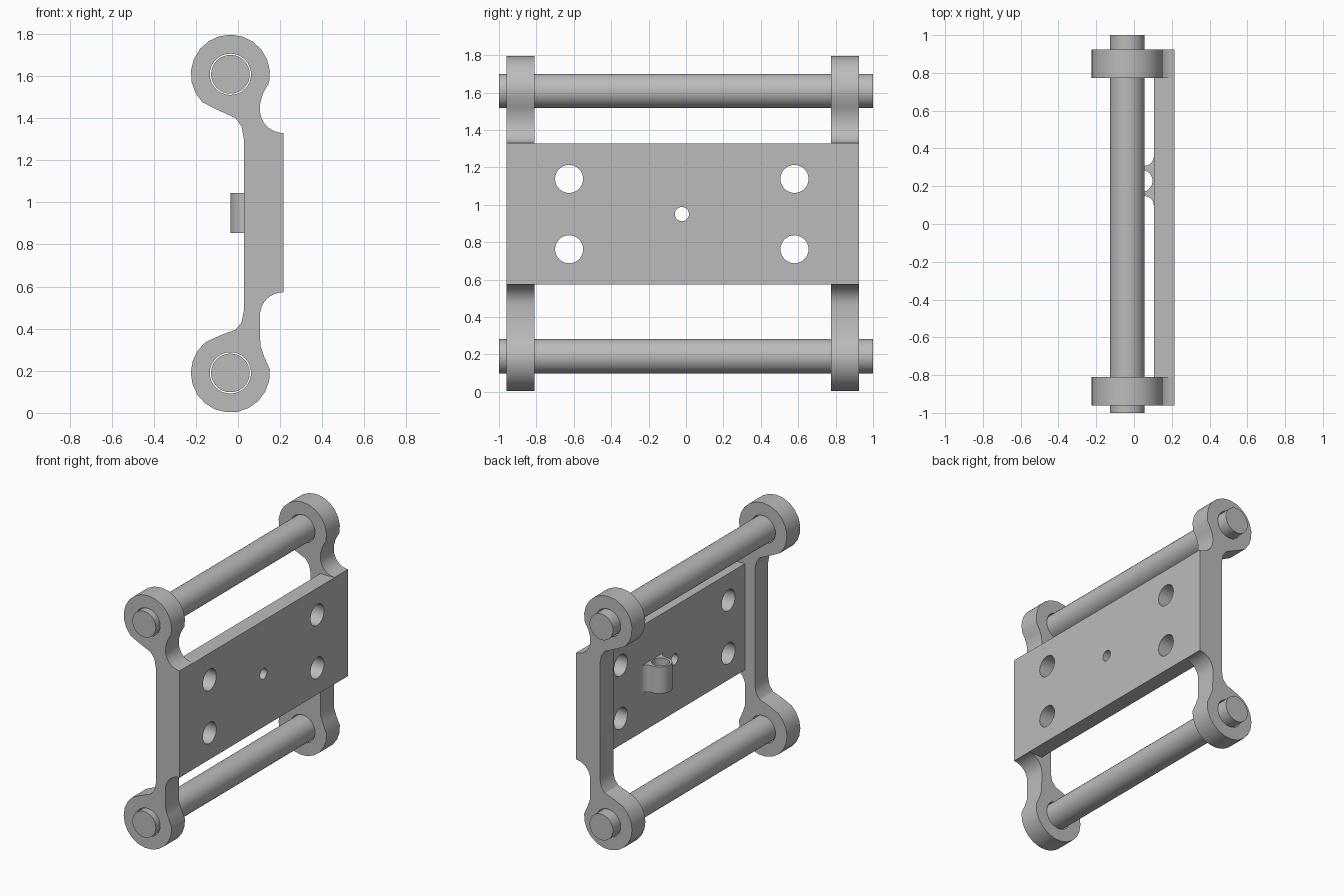
import bpy
import bmesh
from math import cos, sin, radians, pi
from mathutils import Matrix

cube = bpy.data.objects.get("Cube")
if cube:
    bpy.data.objects.remove(cube)

GREY = (0.5, 0.5, 0.5, 1)
steel = bpy.data.materials.new("grey metal")
steel.use_nodes = True
steel.diffuse_color = GREY
steel.node_tree.nodes["Principled BSDF"].inputs["Base Color"].default_value = GREY

PIN_X, LOW_Z, HIGH_Z = -0.036, 0.19, 1.608

# Local axes for slabs lying in the side-profile, plate and floor planes
PROFILE = Matrix(((1, 0, 0), (0, 0, -1), (0, 1, 0))).to_4x4()
UPRIGHT = Matrix(((0, 0, 1), (1, 0, 0), (0, 1, 0))).to_4x4()
FLAT = Matrix.Identity(4)


def arc(x, y, r, start=0, end=360, steps=32):
    """Points along an arc; a full circle drops its repeated last point."""
    count = steps if end - start == 360 else steps + 1
    angles = [radians(start + (end - start) * i / steps) for i in range(count)]
    return [(x + r * cos(a), y + r * sin(a)) for a in angles]


def finish(obj):
    obj.data.materials.clear()
    obj.data.materials.append(steel)
    bpy.ops.object.select_all(action="DESELECT")
    obj.select_set(True)
    bpy.context.view_layer.objects.active = obj
    bpy.ops.object.shade_smooth_by_angle(angle=radians(30))


def slab(name, outlines, thickness, location, axes):
    """Extrude a flat outline; outlines after the first become holes."""
    curve = bpy.data.curves.new(name, "CURVE")
    curve.dimensions = "2D"
    curve.fill_mode = "BOTH"
    curve.extrude = thickness / 2
    for points in outlines:
        spline = curve.splines.new("POLY")
        spline.points.add(len(points) - 1)
        for p, (x, y) in zip(spline.points, points):
            p.co = (x, y, 0, 1)
        spline.use_cyclic_u = True
    temp = bpy.data.objects.new(name + "_outline", curve)
    bpy.context.collection.objects.link(temp)
    graph = bpy.context.evaluated_depsgraph_get()
    mesh = bpy.data.meshes.new_from_object(temp.evaluated_get(graph))
    bpy.data.objects.remove(temp)
    bpy.data.curves.remove(curve)
    bm = bmesh.new()
    bm.from_mesh(mesh)
    bmesh.ops.remove_doubles(bm, verts=bm.verts, dist=0.0001)
    bmesh.ops.transform(bm, matrix=Matrix.Translation(location) @ axes, verts=bm.verts)
    bmesh.ops.recalc_face_normals(bm, faces=bm.faces)
    bm.to_mesh(mesh)
    bm.free()
    mesh.name = name
    obj = bpy.data.objects.new(name, mesh)
    bpy.context.collection.objects.link(obj)
    finish(obj)


# Side brackets: two ring ends joined by a necked upright
ring = 0.188
outline = arc(PIN_X, HIGH_Z, ring, -12, 225, 14)
outline += [(-0.11, 1.445), (-0.012, 1.40), (0.017, 1.36), (0.028, 1.30)]
outline += [(0.028, 0.485), (0.017, 0.43), (-0.012, 0.395), (-0.08, 0.37)]
outline += arc(PIN_X, LOW_Z, ring, 129, 365, 14)
outline += [(0.123, 0.27), (0.106, 0.32)]
outline += arc(0.215, 0.462, 0.111, 90, 180, 8)[::-1]
outline += arc(0.215, 1.44, 0.111, 180, 270, 8)[::-1]
outline += [(0.106, 1.475), (0.12, 1.52)]
holes = [arc(PIN_X, z, 0.098) for z in (LOW_Z, HIGH_Z)]
for name, y in (("front_bracket", -0.885), ("back_bracket", 0.849)):
    slab(name, [outline] + holes, 0.15, (0, y, 0), PROFILE)

# Mounting plate with four bolt holes and a small middle hole
plate = [(-0.81, 0.574), (0.774, 0.574), (0.774, 1.327), (-0.81, 1.327)]
holes = [arc(y, z, 0.075) for y in (-0.625, 0.58) for z in (0.762, 1.138)]
holes.append(arc(-0.022, 0.95, 0.038))
slab("mounting_plate", [plate] + holes, 0.11, (0.16, 0, 0), UPRIGHT)

# Small upright socket flared into the inner face of the plate
boss_y, half = 0.228, 0.08
boss = arc(0.045, boss_y, half, 90, 270, 16)
boss += arc(0.055, boss_y - half - 0.05, 0.05, 0, 90, 6)[::-1]
boss += arc(0.055, boss_y + half + 0.05, 0.05, -90, 0, 6)[::-1]
slab("socket", [boss, arc(0.04, boss_y, 0.058)], 0.19, (0, 0, 0.95), FLAT)

# Long pins through the ring ends
for name, z in (("lower_pin", LOW_Z), ("upper_pin", HIGH_Z)):
    bpy.ops.mesh.primitive_cylinder_add(
        vertices=32, radius=0.092, depth=2,
        location=(PIN_X, 0, z), rotation=(pi / 2, 0, 0))
    pin = bpy.context.object
    pin.name = name
    finish(pin)
